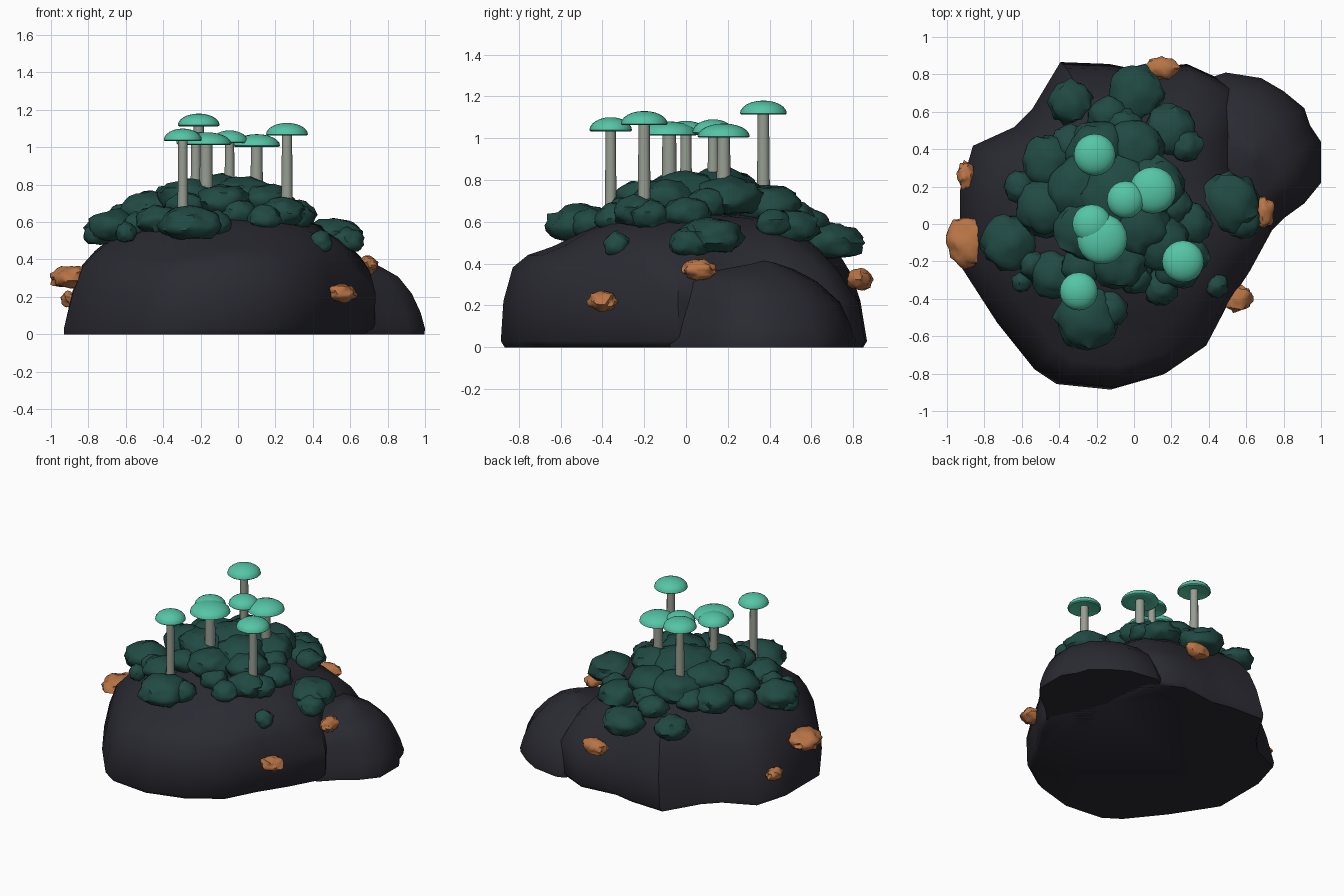
import bpy, bmesh, math, random
from mathutils import Vector, noise

random.seed(4)


def material(name, rgb):
    m = bpy.data.materials.new(name)
    m.diffuse_color = (*rgb, 1)
    return m


ROCK = material("dark rock", (0.023, 0.023, 0.032))
MOSS = material("deep green moss", (0.015, 0.068, 0.057))
CAP = material("mint cap", (0.09, 0.56, 0.38))
STEM = material("pale stem", (0.31, 0.34, 0.29))
LICHEN = material("rust lichen", (0.48, 0.175, 0.06))


def finish(bm, name, mat, angle=50):
    bmesh.ops.recalc_face_normals(bm, faces=bm.faces)
    me = bpy.data.meshes.new(name)
    bm.to_mesh(me)
    bm.free()
    ob = bpy.data.objects.new(name, me)
    bpy.context.collection.objects.link(ob)
    me.materials.append(mat)
    bpy.ops.object.select_all(action='DESELECT')
    ob.select_set(True)
    bpy.context.view_layer.objects.active = ob
    bpy.ops.object.shade_smooth_by_angle(angle=math.radians(angle))
    return ob


def clamp(v):
    return max(0.0, min(1.0, v))


def main_shoulder(x, y, z):
    """Front ledge, raised front-right shoulder and sloping back-right shoulder."""
    if z < 0.35:
        return 0
    return (-0.06 * clamp(1 - abs(y + 0.58) / 0.26) + 0.04 * clamp((x - y - 0.5) / 0.4)
            - 0.08 * clamp((x + y - 0.4) / 0.5))


def boulder(name, outline, centre, rings, shoulder=lambda x, y, z: 0):
    """Stack shrinking copies of the outline; rings are (z, scale, dx, dy)."""
    bm = bmesh.new()
    c = Vector(centre)
    loops = []
    for z, s, dx, dy in rings:
        loop = []
        for p in outline:
            q = c + (Vector(p) - c) * s + Vector((dx, dy))
            bump = 0.015 * noise.noise((q.x * 3, q.y * 3, z * 3)) if z > 0.1 else 0
            loop.append(bm.verts.new((q.x, q.y, z + bump + shoulder(q.x, q.y, z))))
        loops.append(loop)
    n = len(outline)
    for a, b in zip(loops, loops[1:]):
        for i in range(n):
            j = (i + 1) % n
            bm.faces.new((a[i], a[j], b[j], b[i]))
    bm.faces.new(loops[0])
    z, _, dx, dy = rings[-1]
    tip = bm.verts.new((c.x + dx, c.y + dy, z + 0.01))
    for i in range(n):
        bm.faces.new((loops[-1][i], loops[-1][(i + 1) % n], tip))
    return finish(bm, name, ROCK)


def lump(name, mat, pos, size, rough, freq, sub=3, flat=None):
    """Noisy squashed ball, with its underside optionally flattened."""
    bm = bmesh.new()
    bmesh.ops.create_icosphere(bm, subdivisions=sub, radius=1)
    seed = Vector((random.uniform(0, 50), random.uniform(0, 50), 0))
    for v in bm.verts:
        d = v.co.normalized()
        k = 1 + rough * noise.noise(d * freq + seed) + rough * 0.35 * noise.noise(d * freq * 2.5 + seed)
        p = d * k
        if flat is not None:
            p.z = max(p.z, flat + 0.15 * noise.noise(d * 2 + seed))
        v.co = Vector((p.x * size[0], p.y * size[1], p.z * size[2])) + Vector(pos)
    return finish(bm, name, mat, 50)


# Main boulder
boulder("main_rock", [
    (0.75, -0.03), (0.63, -0.25), (0.50, -0.45), (0.39, -0.66), (0.17, -0.81),
    (-0.11, -0.89), (-0.40, -0.86), (-0.52, -0.78), (-0.72, -0.53), (-0.92, -0.22),
    (-0.92, 0.18), (-0.85, 0.42), (-0.63, 0.52), (-0.53, 0.62), (-0.38, 0.87),
    (-0.12, 0.86), (0.03, 0.83), (0.30, 0.86), (0.52, 0.76), (0.58, 0.58),
    (0.57, 0.36), (0.66, 0.14)], (-0.08, 0.0), [
    (0.0, 0.975, -0.03, 0), (0.03, 0.995, -0.015, 0), (0.22, 0.97, 0.01, -0.01),
    (0.36, 0.92, 0.02, -0.01), (0.44, 0.85, 0.03, 0.0), (0.52, 0.74, 0.035, 0.02),
    (0.59, 0.60, 0.02, 0.03), (0.63, 0.40, 0.0, 0.03), (0.65, 0.18, 0, 0.03)], main_shoulder)

# Smaller boulder leaning on the back right
boulder("side_rock", [
    (0.43, 0.79), (0.49, 0.81), (0.68, 0.78), (0.80, 0.71), (0.91, 0.62),
    (0.94, 0.53), (1.0, 0.44), (1.0, 0.22), (0.91, 0.11), (0.80, 0.03),
    (0.69, -0.08), (0.45, 0.05), (0.32, 0.30), (0.33, 0.60)], (0.66, 0.37), [
    (0.0, 0.99, 0, 0), (0.03, 1.0, 0, 0), (0.12, 0.93, 0, 0), (0.22, 0.85, -0.02, -0.01),
    (0.31, 0.70, -0.04, -0.05), (0.365, 0.45, -0.05, -0.05), (0.405, 0.12, -0.03, 0)])

# Moss cushions: x, y, radius, top height
MOSS_SPOTS = [
    (-0.34, 0.65, 0.11, 0.60), (0.01, 0.70, 0.14, 0.59), (-0.14, 0.57, 0.10, 0.67),
    (0.19, 0.50, 0.13, 0.66), (0.28, 0.42, 0.08, 0.66), (0.51, 0.12, 0.15, 0.62),
    (0.58, 0.02, 0.09, 0.57), (0.44, -0.33, 0.06, 0.55), (-0.25, -0.50, 0.16, 0.68),
    (-0.13, -0.46, 0.09, 0.66), (-0.42, -0.27, 0.12, 0.69), (-0.60, -0.31, 0.05, 0.60),
    (-0.67, -0.10, 0.14, 0.66), (-0.75, -0.11, 0.07, 0.60), (-0.45, 0.33, 0.14, 0.73),
    (-0.61, 0.20, 0.08, 0.70), (-0.47, 0.09, 0.15, 0.76), (-0.20, 0.38, 0.16, 0.78),
    (-0.10, 0.15, 0.20, 0.85), (0.10, 0.20, 0.16, 0.81), (0.30, 0.0, 0.11, 0.72),
    (0.15, -0.10, 0.14, 0.80), (-0.08, -0.20, 0.14, 0.80), (0.14, -0.34, 0.09, 0.69),
    (-0.26, -0.03, 0.16, 0.83), (0.23, -0.22, 0.12, 0.73), (0.0, 0.40, 0.15, 0.77),
    (-0.30, 0.19, 0.16, 0.81), (0.02, 0.0, 0.16, 0.84), (-0.28, -0.22, 0.10, 0.76),
    (0.31, -0.17, 0.09, 0.70), (0.0, -0.28, 0.09, 0.72), (-0.34, 0.42, 0.10, 0.71),
    (-0.05, 0.52, 0.09, 0.70), (-0.54, -0.22, 0.07, 0.65), (0.22, 0.10, 0.09, 0.76)]
for x, y, r, top in MOSS_SPOTS:
    h = 0.35 * r + 0.042
    lump("moss_cushion", MOSS, (x, y, top - h), (r * 1.05, r * 1.05, h), 0.2, 2.4, flat=-0.75)

# Lichen tufts on the sides: position, size
for pos, size in [
        ((-0.89, -0.10, 0.305), (0.11, 0.13, 0.06)), ((-0.90, 0.26, 0.185), (0.045, 0.07, 0.042)),
        ((0.15, 0.835, 0.325), (0.09, 0.06, 0.052)), ((0.695, 0.065, 0.37), (0.052, 0.08, 0.048)),
        ((0.555, -0.40, 0.22), (0.075, 0.07, 0.047))]:
    lump("lichen_tuft", LICHEN, pos, size, 0.32, 2.0)


# Mushrooms: x, y, cap radius, cap top, stem base
def spin(name, profile, x, y, mat, sides):
    bm = bmesh.new()
    vs = [bm.verts.new((r, 0, z)) for r, z in profile]
    es = [bm.edges.new(p) for p in zip(vs, vs[1:])]
    bmesh.ops.spin(bm, geom=vs + es, cent=(0, 0, 0), axis=(0, 0, 1),
                   angle=2 * math.pi, steps=sides)
    bmesh.ops.remove_doubles(bm, verts=bm.verts, dist=1e-4)
    bmesh.ops.translate(bm, verts=bm.verts, vec=(x, y, 0))
    return finish(bm, name, mat)


for x, y, r, top, base in [
        (-0.21, 0.37, 0.112, 1.18, 0.70), (-0.045, 0.13, 0.10, 1.09, 0.75),
        (0.10, 0.18, 0.125, 1.07, 0.72), (-0.17, -0.08, 0.135, 1.08, 0.70),
        (-0.225, 0.0, 0.105, 1.083, 0.72), (-0.295, -0.36, 0.102, 1.10, 0.60),
        (0.262, -0.20, 0.112, 1.13, 0.62)]:
    low = top - 0.062
    dome = [(r * math.cos(a), low + 0.062 * math.sin(a))
            for a in [math.pi / 2 * i / 6 for i in range(6, -1, -1)]]
    dome[0] = (0, top)
    spin("mushroom_cap", dome + [(r * 0.93, low - 0.006), (r * 0.5, low + 0.006), (0, low + 0.01)],
         x, y, CAP, 20)
    k = r / 0.112
    spin("mushroom_stem", [(0, base), (0.032 * k, base), (0.029 * k, (base + low) / 2),
                           (0.027 * k, low + 0.02), (0, low + 0.02)], x, y, STEM, 12)
